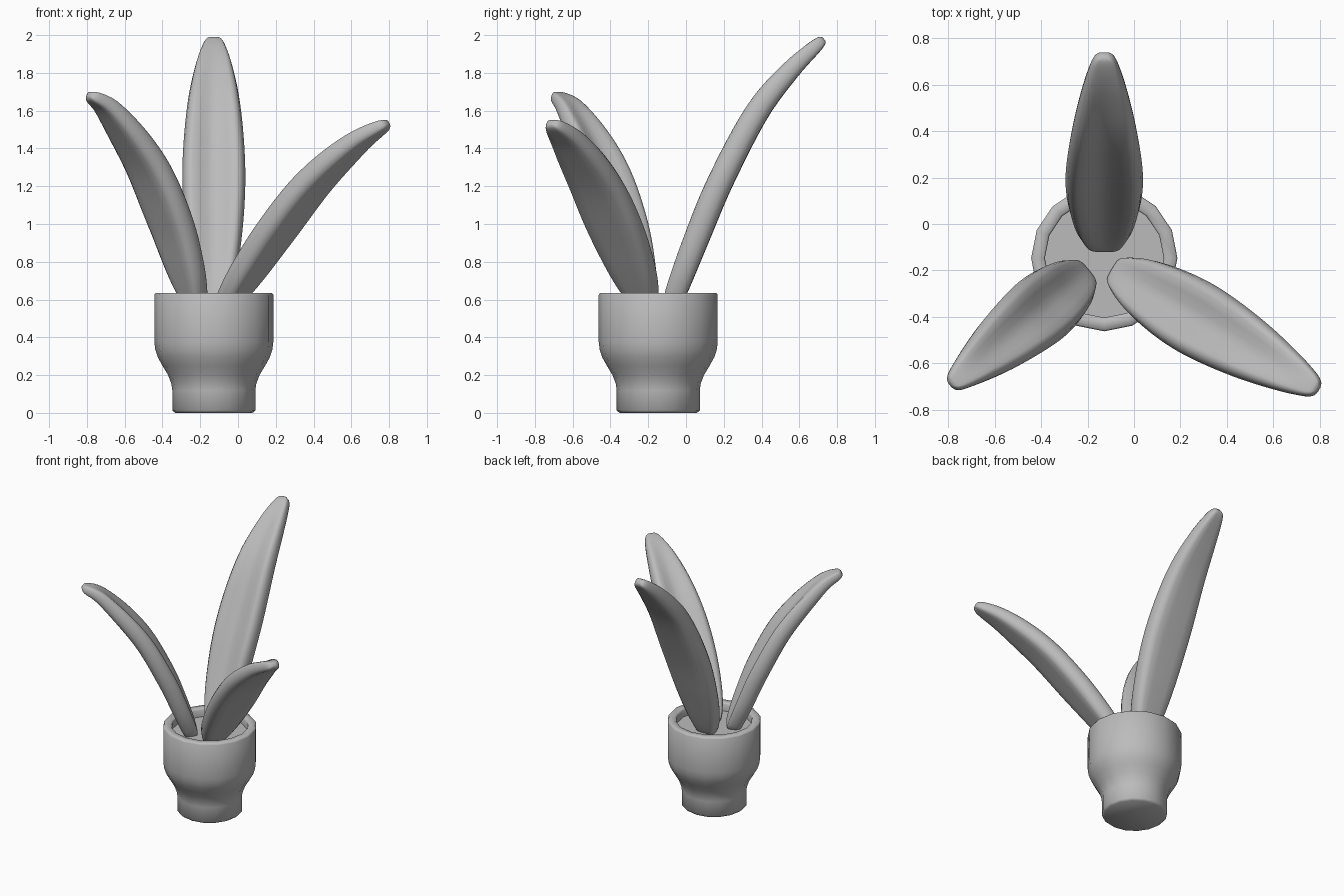
import bpy, bmesh, math
from mathutils import Vector

cube = bpy.data.objects.get("Cube")
if cube:
    bpy.data.objects.remove(cube)

grey = bpy.data.materials.new("plain_grey")
grey.use_nodes = True
grey.diffuse_color = (0.5, 0.5, 0.5, 1)
grey.node_tree.nodes["Principled BSDF"].inputs["Base Color"].default_value = (0.5, 0.5, 0.5, 1)

CENTRE = Vector((-0.128, -0.147, 0))


def make_object(name, bm):
    bmesh.ops.recalc_face_normals(bm, faces=bm.faces)
    mesh = bpy.data.meshes.new(name)
    bm.to_mesh(mesh)
    bm.free()
    mesh.materials.append(grey)
    obj = bpy.data.objects.new(name, mesh)
    bpy.context.collection.objects.link(obj)
    bpy.ops.object.select_all(action='DESELECT')
    obj.select_set(True)
    bpy.context.view_layer.objects.active = obj
    bpy.ops.object.shade_smooth_by_angle(angle=math.radians(60))


def skin(bm, rings):
    """Bridge rings of points with quads and cap both ends."""
    loops = [[bm.verts.new(p) for p in ring] for ring in rings]
    n = len(loops[0])
    for a, b in zip(loops, loops[1:]):
        for i in range(n):
            j = (i + 1) % n
            bm.faces.new((a[i], a[j], b[j], b[i]))
    bm.faces.new(loops[0])
    bm.faces.new(loops[-1])


def circle(radius, z, sides=16):
    return [CENTRE + Vector((radius * math.cos(a), radius * math.sin(a), z))
            for a in (math.tau * i / sides for i in range(sides))]


def spline(points, samples):
    """Smooth curve through points, sampled evenly by parameter."""
    pts = [Vector(p) for p in points]
    pts = [2 * pts[0] - pts[1]] + pts + [2 * pts[-1] - pts[-2]]
    out = []
    for k in range(samples + 1):
        s = k / samples * (len(pts) - 3)
        i = min(int(s), len(pts) - 4)
        t = s - i
        a, b, c, d = pts[i:i + 4]
        out.append(0.5 * (2 * b + (c - a) * t + (2 * a - 5 * b + 4 * c - d) * t * t
                          + (3 * b - a - 3 * c + d) * t ** 3))
    return out


# Pot: stepped, rounded wall with an open rim and a floor of soil
wall = [(0.205, 0), (0.22, 0.013), (0.22, 0.12), (0.225, 0.155), (0.242, 0.2),
        (0.272, 0.25), (0.297, 0.295), (0.31, 0.335), (0.315, 0.375), (0.315, 0.625),
        (0.308, 0.635), (0.263, 0.635), (0.256, 0.625), (0.256, 0.575)]
bm = bmesh.new()
skin(bm, [circle(r, z) for r, z in wall])
make_object("pot", bm)

# Leaf: half cross-section (across, through, groove depth), flat below
half = [(0, 0.52, 0.32), (0.2, 0.52, 0.27), (0.45, 0.51, 0.14), (0.68, 0.5, 0), (0.83, 0.46, 0),
        (0.94, 0.3, 0), (1, 0.04, 0), (0.97, -0.2, 0), (0.88, -0.38, 0), (0.72, -0.48, 0),
        (0.4, -0.5, 0), (0, -0.5, 0)]
section = half + [(-u, v, g) for u, v, g in reversed(half[1:-1])]

# Fullness along the leaf: (fraction of length, width, thickness)
fullness = [(0, 0.2, 0.35), (0.012, 0.36, 0.65), (0.05, 0.53, 0.82), (0.15, 0.77, 0.93),
            (0.3, 0.94, 1), (0.45, 1, 1), (0.6, 0.94, 0.97), (0.75, 0.79, 0.88),
            (0.88, 0.57, 0.7), (0.96, 0.37, 0.53), (0.99, 0.24, 0.38), (1, 0.1, 0.18)]


def point_at(path, f):
    """Position at a fraction of the path's length."""
    target = f * sum((b - a).length for a, b in zip(path, path[1:]))
    for a, b in zip(path, path[1:]):
        step = (b - a).length
        if target <= step + 1e-6:
            return a.lerp(b, target / step)
        target -= step


def leaf(name, root, heading, spine, width, thick):
    out = Vector((math.cos(heading), math.sin(heading), 0))
    side = Vector((-out.y, out.x, 0))
    path = [Vector((*root, 0)) + out * p.x + Vector((0, 0, p.y)) for p in spline(spine, 80)]
    rings = []
    for f, w, t in spline(fullness, 44):
        f = min(max(f, 0), 1)
        pos = point_at(path, f)
        along = (point_at(path, min(f + 0.04, 1)) - point_at(path, max(f - 0.04, 0))).normalized()
        up = side.cross(along) if side.cross(along).z > 0 else along.cross(side)
        groove = max(0, w - 0.4) / 0.6
        rings.append([pos + side * (u * w * width) + up * ((v - g * groove) * t * thick)
                      for u, v, g in section])
    bm = bmesh.new()
    skin(bm, rings)
    make_object(name, bm)


leaf("back_leaf", (-0.128, -0.12), math.radians(90),
     [(0.035, 0.555), (0.175, 0.92), (0.305, 1.23), (0.495, 1.59), (0.675, 1.815), (0.85, 1.98)],
     0.167, 0.137)
leaf("front_left_leaf", (-0.11, -0.185), math.radians(-30.3),
     [(0.04, 0.555), (0.205, 0.765), (0.375, 0.975), (0.595, 1.22), (0.846, 1.425), (1.045, 1.535)],
     0.163, 0.125)
leaf("front_right_leaf", (-0.185, -0.19), math.radians(219.8),
     [(0.045, 0.555), (0.135, 0.79), (0.23, 1.015), (0.398, 1.318), (0.64, 1.595), (0.785, 1.685)],
     0.153, 0.123)
